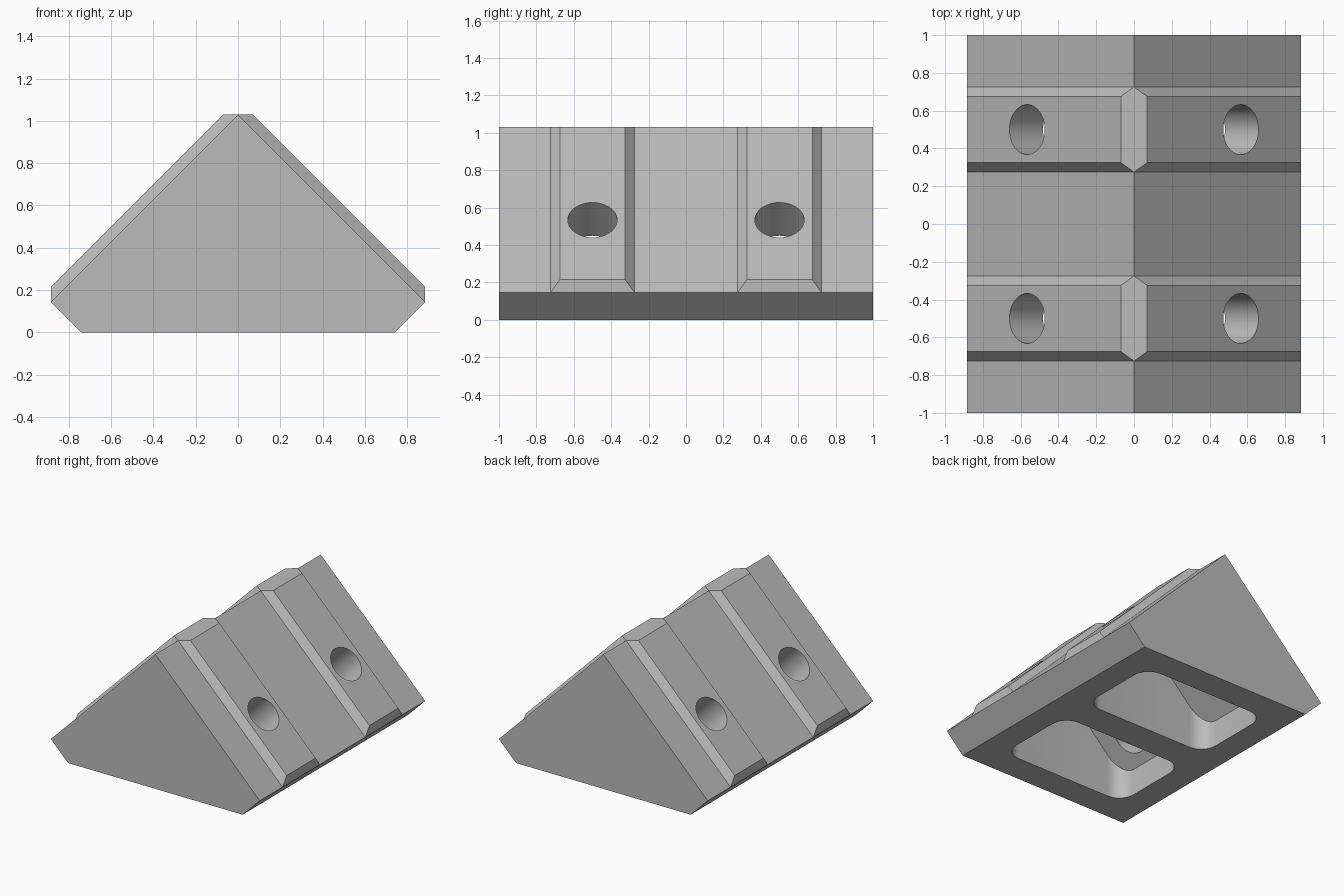
import bpy, bmesh, math
from mathutils import Matrix, Vector

HALF, APEX, LIP = 0.885, 1.03, 0.145
RIDGE_RISE = 0.07

if "Cube" in bpy.data.objects:
    bpy.data.objects.remove(bpy.data.objects["Cube"], do_unlink=True)

grey = bpy.data.materials.new("light_grey")
grey.use_nodes = True
grey.diffuse_color = (0.5, 0.5, 0.5, 1)
grey.node_tree.nodes["Principled BSDF"].inputs["Base Color"].default_value = grey.diffuse_color


def make_object(name, bm):
    bmesh.ops.recalc_face_normals(bm, faces=bm.faces)
    mesh = bpy.data.meshes.new(name)
    bm.to_mesh(mesh)
    bm.free()
    obj = bpy.data.objects.new(name, mesh)
    mesh.materials.append(grey)
    bpy.context.collection.objects.link(obj)
    return obj


def section(bm, y, rise):
    """Triangular cross-section whose slopes are lifted by rise."""
    right = [(HALF - LIP, 0), (HALF, LIP), (HALF, LIP + rise), (rise, APEX)]
    points = right + [(-x, z) for x, z in reversed(right)]
    return [bm.verts.new((x, y, z)) for x, z in points]


# Wedge body with two bevelled ridges wrapped over the slopes
bm = bmesh.new()
stations = [(-1, 0)]
for centre in (-0.5, 0.5):
    stations += [(centre - 0.225, 0), (centre - 0.175, RIDGE_RISE),
                 (centre + 0.175, RIDGE_RISE), (centre + 0.225, 0)]
stations.append((1, 0))
rings = [section(bm, y, rise) for y, rise in stations]
for a, b in zip(rings, rings[1:]):
    for i in range(len(a)):
        j = (i + 1) % len(a)
        bm.faces.new((a[i], a[j], b[j], b[i]))
bm.faces.new(rings[0])
bm.faces.new(rings[-1])
bmesh.ops.remove_doubles(bm, verts=bm.verts, dist=0.0005)
bmesh.ops.dissolve_degenerate(bm, edges=bm.edges, dist=0.0005)
body = make_object("wedge_body", bm)


def pocket_cutter(y0):
    """Rounded rectangle rising to a roof parallel to the slopes."""
    a, b, r, peak = 0.54, 0.33, 0.13, 0.745
    outline = []
    for k, (sx, sy) in enumerate([(1, 1), (-1, 1), (-1, -1), (1, -1)]):
        for step in range(9):
            t = (k + step / 8) * math.pi / 2
            outline.append((sx * (a - r) + r * math.cos(t),
                            y0 + sy * (b - r) + r * math.sin(t)))
        if k % 2 == 0:
            outline.append((0, y0 + sy * b))
    bm = bmesh.new()
    low = [bm.verts.new((x, y, -0.1)) for x, y in outline]
    top = [bm.verts.new((x, y, peak - abs(x))) for x, y in outline]
    n = len(outline)
    for i in range(n):
        j = (i + 1) % n
        bm.faces.new((low[i], low[j], top[j], top[i]))
    bm.faces.new(low)
    ends = [i for i in range(n) if outline[i][0] == 0]
    bm.faces.new(top[ends[0]:ends[1] + 1])
    bm.faces.new(top[ends[1]:] + top[:ends[0] + 1])
    return make_object("pocket_cutter", bm)


def hole_cutter(side, y0):
    """Cylinder square to the slope, reaching into the pocket."""
    axis = Vector((side, 0, 1)).normalized()
    centre = Vector((side * 0.566, y0, APEX + RIDGE_RISE - 0.566))
    bm = bmesh.new()
    turn = Matrix.Rotation(side * math.pi / 4, 4, 'Y')
    bmesh.ops.create_cone(bm, cap_ends=True, segments=48, radius1=0.132,
                          radius2=0.132, depth=0.5,
                          matrix=Matrix.Translation(centre - axis * 0.05) @ turn)
    return make_object("hole_cutter", bm)


# Underside pockets and bolt holes
cutters = [pocket_cutter(y) for y in (-0.45, 0.45)]
cutters += [hole_cutter(s, y) for s in (-1, 1) for y in (-0.5, 0.5)]
bpy.context.view_layer.objects.active = body
for cutter in cutters:
    cutter.hide_render = True
    mod = body.modifiers.new("cut", 'BOOLEAN')
    mod.operation = 'DIFFERENCE'
    mod.solver = 'EXACT'
    mod.object = cutter
    bpy.ops.object.modifier_apply(modifier=mod.name)
    bpy.data.objects.remove(cutter, do_unlink=True)

# Smooth hole walls and pocket corners, crisp edges elsewhere
bpy.ops.object.select_all(action='DESELECT')
body.select_set(True)
bpy.ops.object.shade_smooth_by_angle(angle=math.radians(25))
